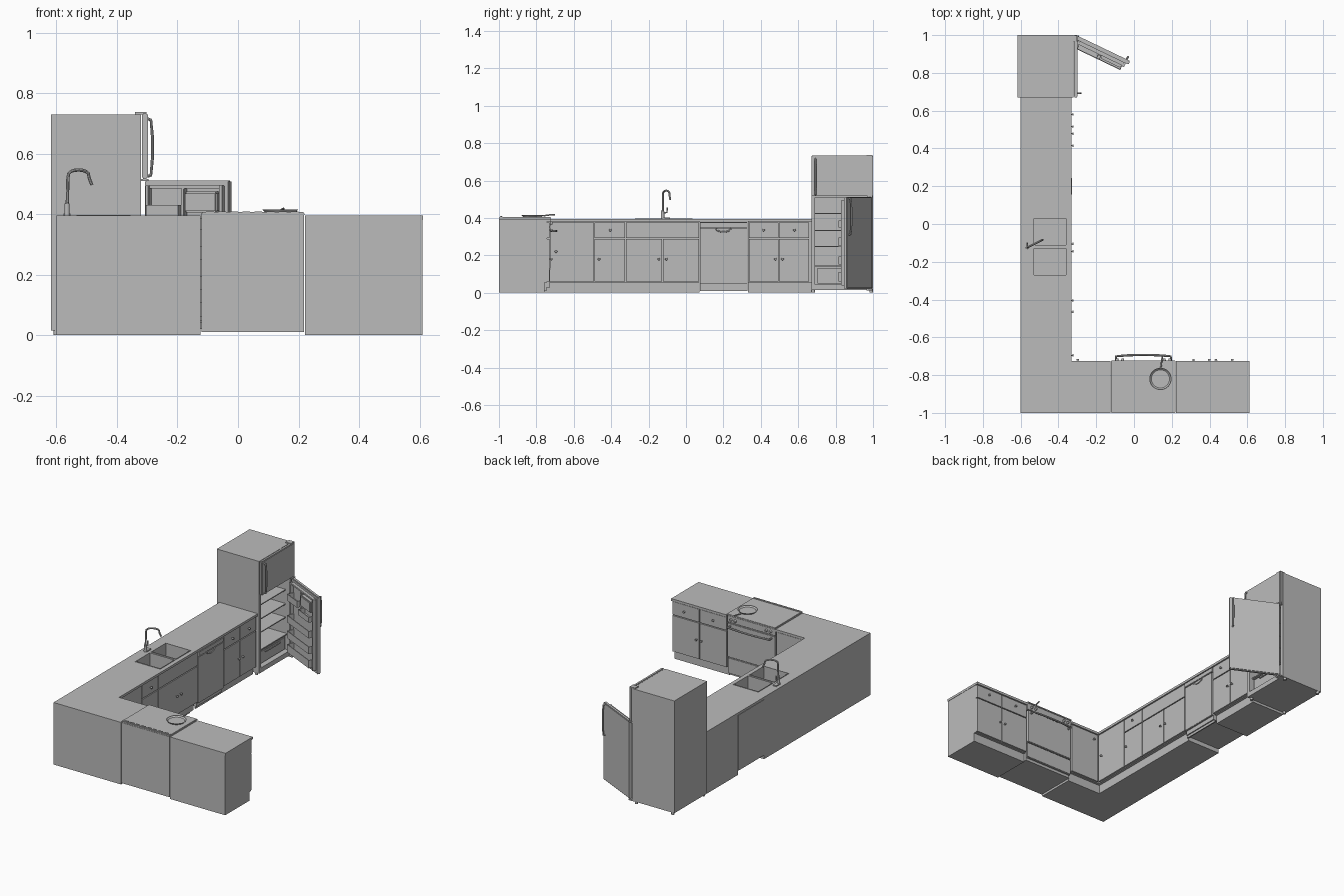
import bpy, bmesh, math
from mathutils import Matrix, Vector

if "Cube" in bpy.data.objects:
    bpy.data.objects.remove(bpy.data.objects["Cube"], do_unlink=True)

grey = bpy.data.materials.new("plain_grey")
grey.use_nodes = True
grey.diffuse_color = (0.5, 0.5, 0.5, 1)
grey.node_tree.nodes["Principled BSDF"].inputs["Base Color"].default_value = (0.5, 0.5, 0.5, 1)


def add(name, mesh, smooth=False):
    ob = bpy.data.objects.new(name, mesh)
    bpy.context.collection.objects.link(ob)
    mesh.materials.clear()
    mesh.materials.append(grey)
    if smooth:
        bpy.ops.object.select_all(action="DESELECT")
        ob.select_set(True)
        bpy.context.view_layer.objects.active = ob
        bpy.ops.object.shade_smooth_by_angle()
    return ob


def from_bm(name, bm, smooth=False):
    mesh = bpy.data.meshes.new(name)
    bmesh.ops.recalc_face_normals(bm, faces=bm.faces)
    bm.to_mesh(mesh)
    bm.free()
    return add(name, mesh, smooth)


def box(name, x, y, z, bevel=0):
    bm = bmesh.new()
    bmesh.ops.create_cube(bm, size=1)
    for v in bm.verts:
        v.co = [(r[0] + r[1]) / 2 + c * (r[1] - r[0]) for r, c in zip((x, y, z), v.co)]
    if bevel:
        bmesh.ops.bevel(bm, geom=bm.edges[:], offset=bevel, segments=2, affect="EDGES")
    return from_bm(name, bm)


def prism(name, outline, z0, z1):
    bm = bmesh.new()
    face = bm.faces.new([bm.verts.new((x, y, z0)) for x, y in outline])
    top = bmesh.ops.extrude_face_region(bm, geom=[face])["geom"]
    for v in top:
        if isinstance(v, bmesh.types.BMVert):
            v.co.z = z1
    return from_bm(name, bm)


def disc(name, centre, r1, r2, depth, axis=(0, 0, 1)):
    bm = bmesh.new()
    turn = Vector((0, 0, 1)).rotation_difference(Vector(axis)).to_matrix().to_4x4()
    bmesh.ops.create_cone(bm, cap_ends=True, segments=24, radius1=r1, radius2=r2, depth=depth,
                          matrix=Matrix.Translation(centre) @ turn)
    return from_bm(name, bm, True)


def tube(name, points, radius):
    cu = bpy.data.curves.new(name, "CURVE")
    cu.dimensions, cu.bevel_depth, cu.bevel_resolution, cu.use_fill_caps = "3D", radius, 2, True
    sp = cu.splines.new("POLY")
    sp.points.add(len(points) - 1)
    for p, co in zip(sp.points, points):
        p.co = (*co, 1)
    tmp = bpy.data.objects.new(name + "_path", cu)
    bpy.context.collection.objects.link(tmp)
    mesh = bpy.data.meshes.new_from_object(tmp.evaluated_get(bpy.context.evaluated_depsgraph_get()))
    bpy.data.objects.remove(tmp)
    return add(name, mesh, True)


def cut(target, cutters):
    for c in cutters:
        m = target.modifiers.new("cut", "BOOLEAN")
        m.object, m.operation, m.solver = c, "DIFFERENCE", "EXACT"
    mesh = bpy.data.meshes.new_from_object(target.evaluated_get(bpy.context.evaluated_depsgraph_get()))
    target.modifiers.clear()
    target.data = mesh


def ell(inner_x, inner_y, end_x, end_y):
    return [(-.6, -1), (end_x, -1), (end_x, inner_y), (inner_x, inner_y), (inner_x, end_y), (-.6, end_y)]


# Worktops, cabinet bodies and recessed plinths
counter = prism("corner_worktop", ell(-.33, -.725, -.124, .67), .38, .395)
corner = prism("corner_cabinet", ell(-.347, -.742, -.124, .071), .055, .38)
prism("corner_plinth", ell(-.365, -.757, -.124, .071), 0, .055)
box("end_worktop", (.222, .612), (-1, -.725), (.38, .395))
box("end_cabinet", (.222, .61), (-1, -.742), (.055, .38))
box("end_plinth", (.222, .61), (-1, -.757), (0, .055))
box("wall_cabinet", (-.6, -.347), (.332, .67), (.055, .38))
box("wall_plinth", (-.6, -.365), (.332, .67), (0, .055))

# Double sink cut into the worktop
basins = [(-.27, -.13), (-.11, .03)]
cutters = [box("basin_cutter", (-.53, -.36), b, (.30, .5)) for b in basins]
cut(counter, cutters)
cut(corner, cutters)
for c in cutters:
    bpy.data.objects.remove(c, do_unlink=True)
for a, b in basins:
    for x in ((-.534, -.53), (-.36, -.356)):
        box("sink_rim_side", x, (a - .004, b + .004), (.39, .398))
    for y in ((a - .004, a), (b, b + .004)):
        box("sink_rim_end", (-.53, -.36), y, (.39, .398))
    disc("sink_drain", (-.47, (a + b) / 2, .302), .018, .018, .004)

# Faucet
box("faucet_base", (-.577, -.553), (-.128, -.085), (.395, .402))
arc = [(-.565, -.125, .395), (-.562, -.123, .52)]
for i in range(9):
    t = math.pi * (1 - i / 8)
    s = .5 + .5 * math.cos(t)
    arc.append((-.562 + .07 * s, -.123 + .035 * s, .52 + .026 * math.sin(t) ** .6 if 0 < i < 8 else .52))
arc.append((-.483, -.084, .497))
tube("faucet_spout", arc, .0055)
disc("faucet_collar", (-.565, -.125, .415), .009, .009, .04)
tube("faucet_lever", [(-.565, -.12, .425), (-.565, -.102, .43), (-.565, -.1, .455)], .004)


# Cabinet fronts on either run; a and b run along the wall
def front(wall, a, b, z, knob=None, kz=.18):
    span, g = (a + .002, b - .002), (z[0] + .002, z[1] - .002)
    if wall:
        box("cabinet_front", (-.347, -.335), span, g)
    else:
        box("cabinet_front", span, (-.742, -.73), g)
    if knob is not None:
        axis = (1, 0, 0) if wall else (0, 1, 0)
        for off, r, d in ((.004, .003, .012), (.012, .007, .007)):
            c = (-.335 + off, knob, kz) if wall else (knob, -.73 + off, kz)
            disc("cabinet_knob", c, r, r * .85, d, axis)


DOOR, DRAWER, FULL = (.057, .289), (.291, .378), (.057, .378)
front(True, -.73, -.49, FULL, -.695, .22)
front(True, -.49, -.323, DOOR, -.465)
front(True, -.49, -.323, DRAWER, -.405, .335)
front(True, -.323, .071, DRAWER)
front(True, -.323, -.125, DOOR, -.145)
front(True, -.125, .071, DOOR, -.105)
for w, a, b, mid, inner in ((True, .334, .496, .415, .478), (True, .496, .66, .58, .516),
                            (False, .224, .416, .315, .398), (False, .416, .61, .52, .434)):
    front(w, a, b, DOOR, inner)
    front(w, a, b, DRAWER, mid, .335)
front(False, -.335, -.126, FULL, -.297, .335)

# Dishwasher
box("dishwasher_body", (-.6, -.345), (.074, .329), (.025, .378))
box("dishwasher_kick_plate", (-.36, -.352), (.074, .329), (.01, .05))
box("dishwasher_door", (-.345, -.332), (.075, .328), (.05, .345), .002)
box("dishwasher_panel", (-.345, -.33), (.075, .328), (.348, .376), .002)
tube("dishwasher_handle", [(-.331, .2 + .04 * math.cos(t), .345 - .02 * math.sin(t))
                           for t in [math.pi * i / 10 for i in range(11)]], .004)

# Stove
box("stove_body", (-.12, .218), (-1, -.745), (.01, .395))
box("stove_top", (-.122, .22), (-1, -.722), (.395, .404), .002)
box("stove_back_vent", (-.118, .216), (-.995, -.982), (.404, .407))
for i in range(8):
    box("vent_slat", (-.105 + i * .04, -.08 + i * .04), (-.992, -.985), (.407, .409))
box("stove_control_panel", (-.12, .218), (-.745, -.725), (.352, .395), .002)
for i in (-.09, -.06, .16, .19):
    disc("stove_knob", (i, -.72, .372), .009, .007, .014, (0, 1, 0))
box("oven_door", (-.118, .216), (-.745, -.725), (.13, .348), .003)
box("oven_drawer", (-.118, .216), (-.745, -.728), (.025, .126), .003)
tube("oven_handle", [(-.095, -.728, .33), (-.095, -.7, .33)] +
     [(.05 + .145 * i / 4, -.693 - .007 * abs(i / 4) ** 2, .33) for i in range(-4, 5)] +
     [(.195, -.728, .33)], .006)

# Frying pan: a spun open profile with a handle
bm = bmesh.new()
profile = [(0, .405), (.05, .405), (.059, .415), (.056, .415), (.048, .408), (0, .408)]
vs = [bm.verts.new((r, 0, z)) for r, z in profile]
es = [bm.edges.new(p) for p in zip(vs, vs[1:])]
bmesh.ops.spin(bm, geom=vs + es, cent=(0, 0, 0), axis=(0, 0, 1), angle=2 * math.pi, steps=32)
bmesh.ops.remove_doubles(bm, verts=bm.verts, dist=1e-5)
bmesh.ops.translate(bm, verts=bm.verts, vec=(.14, -.82, 0))
from_bm("pan", bm, True)
tube("pan_handle", [(.142, -.763, .411), (.146, -.73, .416), (.15, -.7, .418)], .004)

# Refrigerator shell with an open lower compartment
box("fridge_freezer_box", (-.618, -.32), (.67, 1), (.508, .73))
box("fridge_back", (-.618, -.59), (.67, 1), (.015, .508))
box("fridge_floor", (-.59, -.32), (.67, 1), (.015, .045))
for y in ((.67, .69), (.98, 1)):
    box("fridge_side", (-.59, -.32), y, (.045, .508))
    for x in (-.6, -.345):
        disc("fridge_foot", (x, sum(y) / 2, .008), .009, .009, .016)
box("freezer_door", (-.318, -.298), (.67, 1), (.517, .733), .004)
box("freezer_hinge_cap", (-.34, -.302), (.965, .998), (.73, .737))
box("door_middle_hinge", (-.32, -.295), (.97, .998), (.509, .516))
box("door_bottom_hinge", (-.335, -.292), (.965, .998), (.012, .02))


def handle(name, x, y, z0, z1, out):
    ox, oy = out
    shape = ((0, 0), (.02, .7), (.3, 1), (.7, 1), (.98, .7), (1, 0))
    return tube(name, [(x + ox * k, y + oy * k, z0 + (z1 - z0) * t) for t, k in shape], .005)


handle("freezer_handle", -.299, .692, .525, .715, (.016, 0))
for z in (.245, .33, .42):
    box("fridge_shelf", (-.59, -.35), (.69, .98), (z, z + .006))
box("crisper_cover", (-.59, -.34), (.69, .98), (.14, .147))
box("crisper_drawer", (-.585, -.345), (.7, .97), (.05, .132), .004)
box("crisper_grip", (-.345, -.335), (.76, .91), (.112, .124), .002)

# Open refrigerator door, built flat then swung on its hinge
W = .31
door = [box("fridge_door", (0, W), (-.022, 0), (.02, .512), .004)]
for x in ((.015, .027), (W - .027, W - .015)):
    door.append(box("door_liner_side", x, (-.045, -.022), (.04, .495), .002))
for z in ((.04, .05), (.485, .495)):
    door.append(box("door_liner_end", (.027, W - .027), (-.04, -.022), z))
door.append(box("door_liner_divider", (.145, .157), (-.045, -.022), (.34, .485), .002))


def bin_tray(x0, x1, z, h):
    for x, y, zz in (((x0, x1), (-.066, -.022), (z, z + .005)),
                     ((x0, x1), (-.066, -.061), (z + .005, z + h)),
                     ((x0, x0 + .004), (-.061, -.022), (z + .005, z + h)),
                     ((x1 - .004, x1), (-.061, -.022), (z + .005, z + h))):
        door.append(box("door_bin", x, y, zz))


for z, h in ((.06, .05), (.15, .045), (.25, .045)):
    bin_tray(.027, W - .027, z, h)
bin_tray(.027, .145, .39, .04)
bin_tray(.157, W - .027, .35, .035)
door.append(box("dairy_cover", (.16, W - .03), (-.055, -.022), (.405, .475), .006))
door.append(handle("fridge_door_handle", W - .02, -.001, .31, .505, (0, .016)))
swing = Matrix.Translation((-.3, .997, 0)) @ Matrix.Rotation(math.radians(-25.6), 4, "Z")
for part in door:
    part.data.transform(swing)
